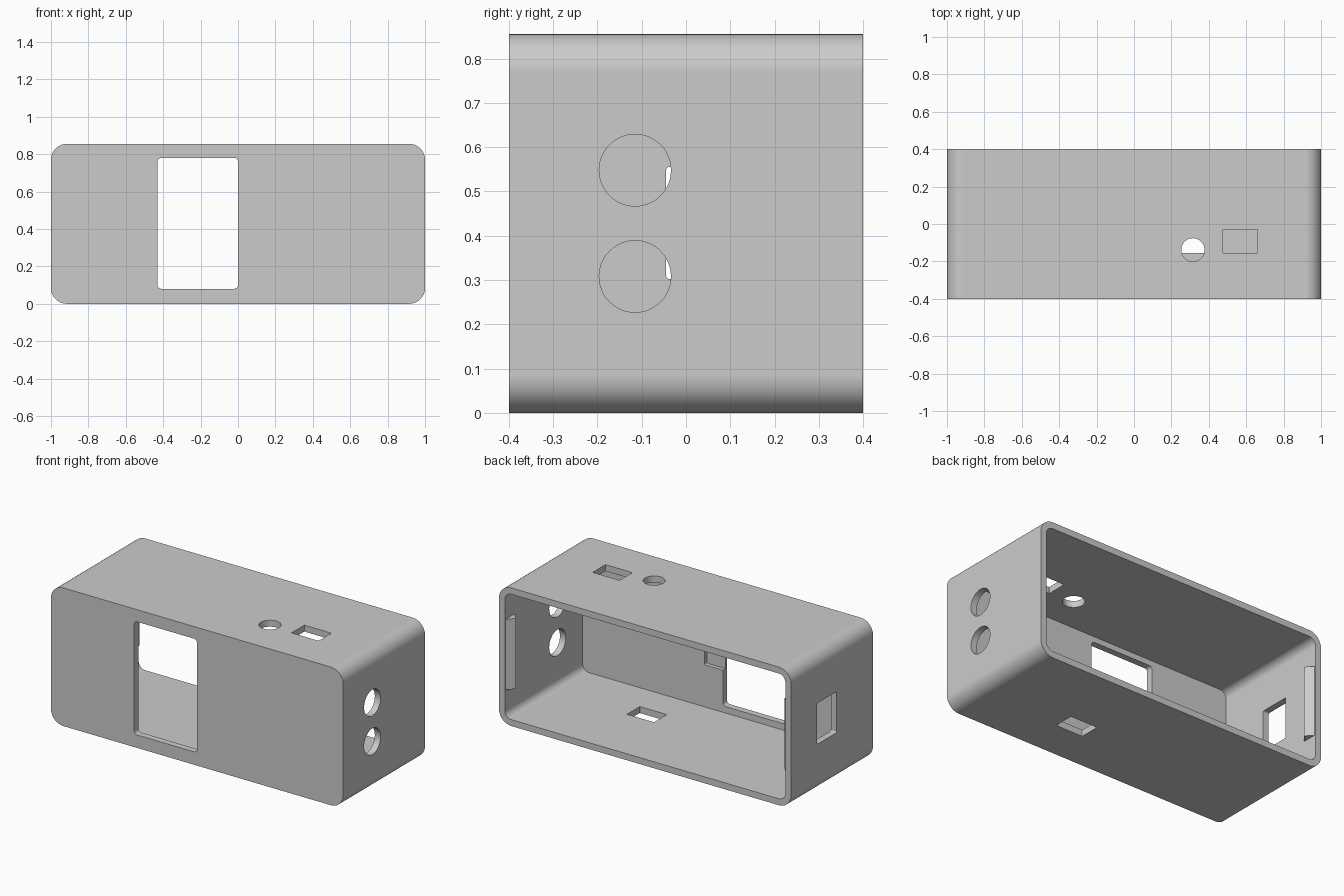
import bpy, bmesh
from math import pi, cos, sin
from mathutils import Matrix, Vector

cube = bpy.data.objects.get("Cube")
if cube:
    bpy.data.objects.remove(cube, do_unlink=True)

HEIGHT, DEPTH, WALL = 0.855, 0.8, 0.04
MID = HEIGHT / 2

grey = bpy.data.materials.new("plain_grey")
grey.use_nodes = True
grey.diffuse_color = (0.6, 0.6, 0.6, 1)
grey.node_tree.nodes["Principled BSDF"].inputs["Base Color"].default_value = (0.6, 0.6, 0.6, 1)

# Axis frames: each maps a flat outline (u, v) and its extrusion direction to the model
FRAMES = {
    "x": lambda u, v, w: Vector((w, u, v)),
    "y": lambda u, v, w: Vector((u, w, v)),
    "z": lambda u, v, w: Vector((u, v, w)),
}


def rounded_rect(u0, u1, v0, v1, r, steps=4):
    corners = [(u1 - r, v1 - r), (u0 + r, v1 - r), (u0 + r, v0 + r), (u1 - r, v0 + r)]
    return [(cu + r * cos((q + k / steps) * pi / 2), cv + r * sin((q + k / steps) * pi / 2))
            for q, (cu, cv) in enumerate(corners) for k in range(steps + 1)]


def circle(cu, cv, r, n=48):
    return [(cu + r * cos(2 * pi * k / n), cv + r * sin(2 * pi * k / n)) for k in range(n)]


def prism(name, outline, axis, start, end):
    bm = bmesh.new()
    place = FRAMES[axis]
    face = bm.faces.new([bm.verts.new(place(u, v, start)) for u, v in outline])
    top = bmesh.ops.extrude_face_region(bm, geom=[face])
    moved = [g for g in top["geom"] if isinstance(g, bmesh.types.BMVert)]
    bmesh.ops.translate(bm, vec=place(0, 0, end - start), verts=moved)
    bmesh.ops.recalc_face_normals(bm, faces=bm.faces)
    mesh = bpy.data.meshes.new(name)
    bm.to_mesh(mesh)
    bm.free()
    mesh.materials.append(grey)
    obj = bpy.data.objects.new(name, mesh)
    bpy.context.collection.objects.link(obj)
    return obj


def activate(obj):
    bpy.ops.object.select_all(action="DESELECT")
    obj.select_set(True)
    bpy.context.view_layer.objects.active = obj


def cut(target, cutter):
    cutter.hide_render = True
    mod = target.modifiers.new("cut", "BOOLEAN")
    mod.operation, mod.solver, mod.object = "DIFFERENCE", "EXACT", cutter
    activate(target)
    bpy.ops.object.modifier_apply(modifier=mod.name)
    bpy.data.objects.remove(cutter, do_unlink=True)


# Enclosure shell, open at the back
front, back = -DEPTH / 2, DEPTH / 2
shell = prism("enclosure_shell", rounded_rect(-1, 1, 0, HEIGHT, 0.085, 14), "y", front, back)
cut(shell, prism("cavity", rounded_rect(-1 + WALL, 1 - WALL, WALL, HEIGHT - WALL, 0.045, 14),
                 "y", front + WALL, back + 0.1))

# Display window in the front, with a shallow pocket behind one edge
cut(shell, prism("window", rounded_rect(-0.43, 0, 0.08, 0.78, 0.02), "y", front - 0.1, front + 0.1))
cut(shell, prism("pocket", rounded_rect(-0.05, 0.125, 0.3, 0.555, 0.005), "y",
                 front + 0.015, front + 0.1))

# Top holes: round button and rectangular switch
cut(shell, prism("button_hole", circle(0.315, -0.138, 0.062), "z", HEIGHT - 0.1, HEIGHT + 0.1))
cut(shell, prism("switch_hole", rounded_rect(0.475, 0.66, -0.155, -0.03, 0.002), "z",
                 HEIGHT - 0.1, HEIGHT + 0.1))

# Floor slot
cut(shell, prism("floor_slot", rounded_rect(0.24, 0.425, -0.155, -0.03, 0.002), "z", -0.1, 0.1))

# Two round ports on the left side, one rectangular port on the right side
for z in (0.308, 0.548):
    cut(shell, prism("round_port", circle(-0.115, z, 0.081), "x", 0.9, 1.1))
cut(shell, prism("square_port", rounded_rect(-0.045, 0.146, 0.302, 0.556, 0.008), "x", -1.1, -0.9))

activate(shell)
bpy.ops.object.shade_smooth_by_angle(angle=pi / 6)
weighted = shell.modifiers.new("even_shading", "WEIGHTED_NORMAL")
weighted.keep_sharp = True

# Snap ridges inside both side walls, near the open back
for side, label in ((1, "left"), (-1, "right")):
    inner = 1 - WALL
    profile = [(side * (inner + 0.01), 0.3), (side * inner, 0.305), (side * (inner - 0.04), 0.35),
               (side * inner, 0.393), (side * (inner + 0.01), 0.395)]
    prism(label + "_snap_ridge", profile, "z", MID - 0.218, MID + 0.218)
